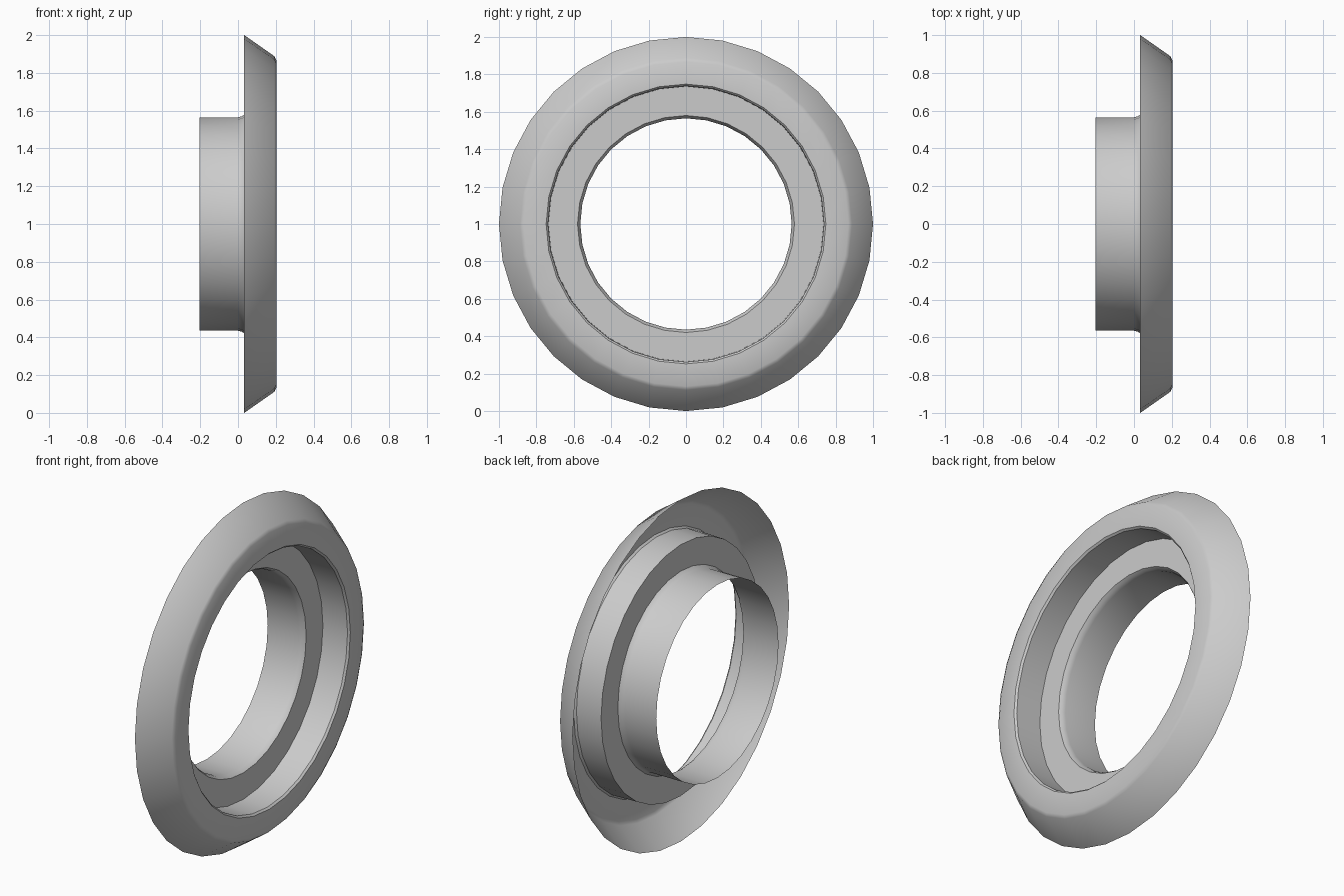
import bpy, bmesh
from math import tau, radians
from mathutils import Matrix

if "Cube" in bpy.data.objects:
    bpy.data.objects.remove(bpy.data.objects["Cube"])

SIDES = 32

# Half section of the thin shell: (position along x, radius)
profile = [
    (-0.203, 0.565), (0.0, 0.565), (0.02, 0.57), (0.035, 0.58),  # sleeve with flare
    (0.035, 0.735),                                              # recessed seat
    (0.192, 0.738), (0.203, 0.748),                              # recess wall
    (0.203, 0.868), (0.193, 0.888),                              # front face
    (0.033, 1.0),                                                # sloping rim
]

# Revolve the section about the x axis
bm = bmesh.new()
verts = [bm.verts.new((x, 0, r)) for x, r in profile]
edges = [bm.edges.new(pair) for pair in zip(verts, verts[1:])]
bmesh.ops.spin(bm, geom=verts + edges, cent=(0, 0, 0), axis=(1, 0, 0),
               angle=tau, steps=SIDES, use_duplicate=False)
bmesh.ops.remove_doubles(bm, verts=bm.verts, dist=0.0005)
bmesh.ops.transform(bm, matrix=Matrix.Translation((0, 0, 1)), verts=bm.verts)

# Point the normals to the front (+x) side of the shell
bmesh.ops.recalc_face_normals(bm, faces=bm.faces)
front = max(bm.faces, key=lambda f: f.calc_center_median().x)
if front.normal.x < 0:
    bmesh.ops.reverse_faces(bm, faces=bm.faces)

mesh = bpy.data.meshes.new("flanged_ring")
bm.to_mesh(mesh)
bm.free()
ring = bpy.data.objects.new("flanged_ring", mesh)
bpy.context.collection.objects.link(ring)

# Smooth round the ring, crisp at the corners
bpy.context.view_layer.objects.active = ring
ring.select_set(True)
bpy.ops.object.shade_smooth_by_angle(angle=radians(30))
